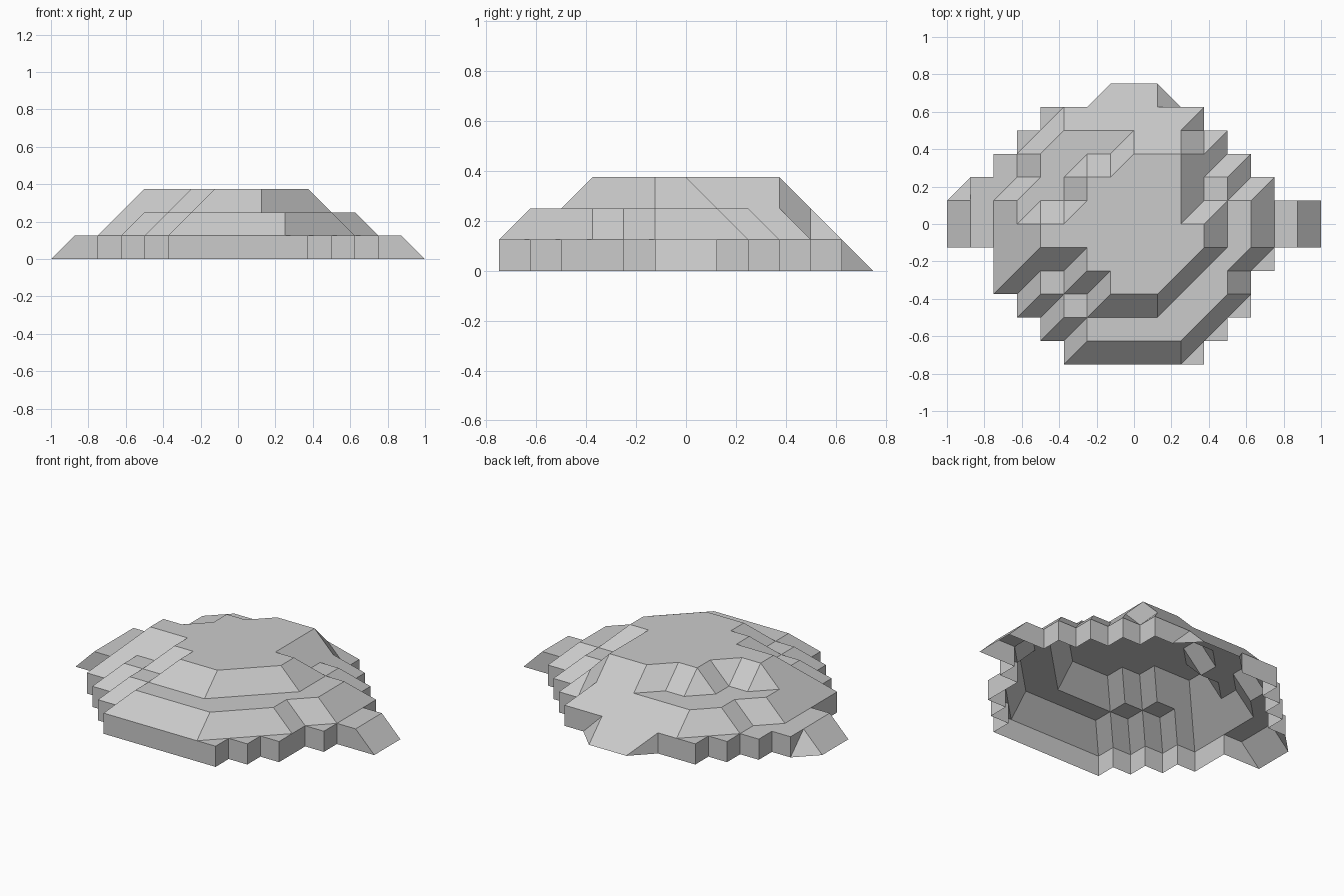
import bpy, bmesh

if "Cube" in bpy.data.objects:
    bpy.data.objects.remove(bpy.data.objects["Cube"])

U = 0.125  # grid step


def build(name, faces):
    """Make one shell part from polygons given in grid steps; sloped and flat faces point up."""
    bm = bmesh.new()
    for pts in faces:
        # drop repeated corners so strips can pinch to triangles
        pts = [p for i, p in enumerate(pts) if p not in pts[:i]]
        f = bm.faces.new([bm.verts.new((x * U, y * U, z * U)) for x, y, z in pts])
        f.normal_update()
        if f.normal.z < -0.01:
            f.normal_flip()
    bmesh.ops.remove_doubles(bm, verts=bm.verts, dist=0.001)
    me = bpy.data.meshes.new(name)
    bm.to_mesh(me)
    bm.free()
    ob = bpy.data.objects.new(name, me)
    bpy.context.collection.objects.link(ob)


def flat(pts, z):
    return [(x, y, z) for x, y in pts]


def plane(pts, height):
    return [(x, y, height(x, y)) for x, y in pts]


def strip(low, up, z):
    """Slope band from contour low (at z) to contour up (at z + 1)."""
    a, b = flat(low, z), flat(up, z + 1)
    return [[a[i], a[i + 1], b[i + 1], b[i]] for i in range(len(a) - 1)]


def wall(path):
    """Vertical wall one step high, path running clockwise."""
    a, b = flat(path, 1), flat(path, 0)
    return [[a[i], a[i + 1], b[i + 1], b[i]] for i in range(len(a) - 1)]


# contours of the two slope bands
low_1 = [(3, 4), (4, 4), (4, 3), (5, 3), (5, 2), (6, 2), (6, -1), (5, -2), (5, -3), (2, -6),
         (-3, -6), (-3, -5), (-4, -5), (-4, -4), (-5, -4), (-5, -3)]
up_1 = [(3, 3), (3, 3), (3, 2), (4, 2), (4, 1), (5, 1), (5, -1), (4, -2), (4, -3), (2, -5),
        (-2, -5), (-2, -4), (-3, -4), (-3, -3), (-4, -3), (-4, -2)]
low_2 = [(-6, 1), (-5, 2), (-5, 3), (-3, 5)]
up_2 = [(-5, 1), (-4, 2), (-4, 3), (-3, 4)]
low_3 = [(3, 3), (3, 1), (4, 1), (4, -1), (1, -4), (-2, -4), (-2, -3), (-3, -3), (-3, -2)]
up_3 = [(2, 3), (2, 0), (3, 0), (3, -1), (1, -3), (-1, -3), (-1, -2), (-2, -2), (-2, -1)]
low_4 = [(-5, 0), (-4, 1), (-3, 1), (-3, 1), (-3, 2), (-2, 3), (-1, 3), (0, 4)]
up_4 = [(-4, 0), (-4, 0), (-3, 0), (-2, 1), (-2, 2), (-2, 2), (-1, 2), (0, 3)]

build("lower_slopes", strip(low_1, up_1, 1) + strip(low_2, up_2, 1))
build("upper_slopes", strip(low_3, up_3, 2) + strip(low_4, up_4, 2))
build("top_plateau", [flat(up_3 + [(-4, -1)] + up_4, 3)])

# tall slopes that run through several levels
build("back_slope", [
    plane([(-3, 5), (-2, 5), (-1, 6), (1, 6), (1, 5), (2, 5), (3, 5), (2, 4), (2, 3),
           (0, 3), (0, 4), (-3, 4)], lambda x, y: 6 - y),
    [(2, 4, 2), (3, 5, 1), (3, 4, 1)],
    plane([(2, 3), (2, 4), (3, 4), (3, 3)], lambda x, y: 8 - x - y)])
build("left_slope", [plane([(-6, -3), (-4, -1), (-4, 0), (-5, 0), (-5, 1), (-6, 1)],
                           lambda x, y: 7 + x)])
build("front_left_slope", [plane([(-6, -3), (-5, -3), (-4, -2), (-3, -2), (-2, -1), (-4, -1)],
                                 lambda x, y: 4 + y)])

# flat terraces halfway up
build("terrace", [
    flat([(3, 2), (4, 2), (4, 1), (3, 1)], 2),
    flat(up_1[4:12] + [(1, -4), (4, -1)], 2),
    flat([(-3, -3), (-2, -3), (-2, -4), (-3, -4)], 2),
    flat([(-4, -2), (-3, -2), (-3, -3), (-4, -3)], 2),
    flat(up_2 + [(0, 4), (-1, 3), (-2, 3), (-3, 2), (-3, 1), (-4, 1), (-5, 0)], 2)])

# narrow ledge on top of the outer wall
ledge = [flat([(x, y), (x + 1, y), (x + 1, y + 1)], 1)
         for x, y in [(5, -2), (4, -4), (3, -5), (2, -6)]]
ledge += [flat([(x, y), (x, y + 1), (x + 1, y + 1)], 1) for x, y in [(-5, 3), (-4, 4)]]
ledge += [flat([(6, -1), (7, -1), (7, 1), (6, 1)], 1),
          flat([(-7, -1), (-6, -1), (-6, 1), (-5, 2), (-5, 3), (-6, 3), (-6, 2), (-7, 2)], 1)]
build("ledge", ledge)

# end ramps and their corner hips
build("side_ramps", [[(s * 7, -1, 1), (s * 7, 1, 1), (s * 8, 1, 0), (s * 8, -1, 0)]
                     for s in (1, -1)])
build("corner_hips", [[(-7, 1, 1), (-8, 1, 0), (-7, 2, 0)], [(1, 5, 1), (1, 6, 0), (2, 5, 0)]])

# stepped outer wall
walls = wall([(3, 5), (3, 4), (4, 4), (4, 3), (5, 3), (5, 2), (6, 2), (6, 1), (7, 1)])
walls += wall([(7, -1), (6, -1), (6, -2), (5, -2), (5, -4), (4, -4), (4, -5), (3, -5), (3, -6),
               (-3, -6), (-3, -5), (-4, -5), (-4, -4), (-5, -4), (-5, -3), (-6, -3),
               (-6, -1), (-7, -1)])
walls += wall([(-7, 2), (-6, 2), (-6, 3), (-5, 3), (-5, 4), (-4, 4), (-4, 5), (-2, 5)])
walls += [[(1, 5, 1), (3, 5, 1), (3, 5, 0), (2, 5, 0)],
          [(-2, 5, 1), (-1, 6, 0), (-2, 5, 0)],
          [(-7, 1, 1), (-7, 2, 1), (-7, 2, 0)],
          [(7, 1, 1), (8, 1, 0), (7, 1, 0)],
          [(7, -1, 1), (7, -1, 0), (8, -1, 0)],
          [(-7, -1, 1), (-8, -1, 0), (-7, -1, 0)]]
build("outer_wall", walls)
